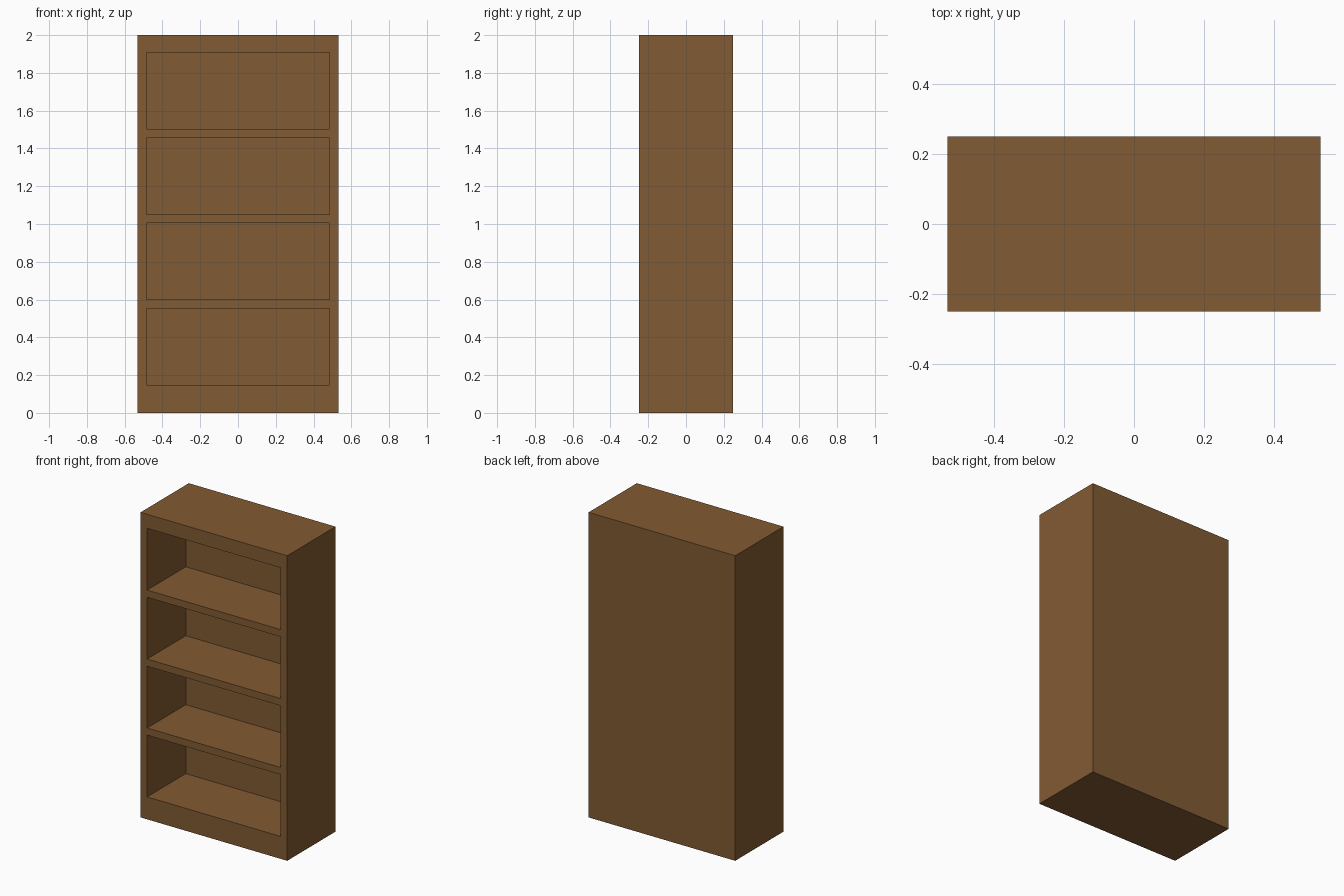
import bpy

if "Cube" in bpy.data.objects:
    bpy.data.objects.remove(bpy.data.objects["Cube"])

WIDTH, DEPTH, HEIGHT = 1.064, 0.5, 2.0
BAY_W, BAY_H, BAY_DEPTH = 0.968, 0.405, 0.4
FIRST_BAY_Z, BAY_PITCH, BAYS = 0.147, 0.452, 4


def box(name, size, centre):
    bpy.ops.mesh.primitive_cube_add(size=1, location=centre)
    ob = bpy.context.object
    ob.name = name
    ob.scale = size
    bpy.ops.object.transform_apply(location=False, rotation=False, scale=True)
    return ob


# Solid wooden case
case = box("bookcase", (WIDTH, DEPTH, HEIGHT), (0, 0, HEIGHT / 2))
wood = bpy.data.materials.new("brown_wood")
wood.diffuse_color = (0.222, 0.104, 0.033, 1)
wood.use_nodes = True
wood.node_tree.nodes["Principled BSDF"].inputs["Base Color"].default_value = wood.diffuse_color
case.data.materials.append(wood)

# Four shelf bays cut in from the front, leaving a thick back
OVERSHOOT = 0.1
for i in range(BAYS):
    cutter = box(f"shelf_bay_cutter_{i + 1}",
                 (BAY_W, BAY_DEPTH + OVERSHOOT, BAY_H),
                 (0, -DEPTH / 2 + (BAY_DEPTH - OVERSHOOT) / 2,
                  FIRST_BAY_Z + i * BAY_PITCH + BAY_H / 2))
    cutter.data.materials.append(wood)
    cutter.hide_render = True
    cut = case.modifiers.new(f"shelf_bay_{i + 1}", 'BOOLEAN')
    cut.operation = 'DIFFERENCE'
    cut.solver = 'EXACT'
    cut.object = cutter

# Bake the cuts and clear the cutters away
bpy.context.view_layer.objects.active = case
for cut in list(case.modifiers):
    cutter = cut.object
    bpy.ops.object.modifier_apply(modifier=cut.name)
    bpy.data.objects.remove(cutter)
